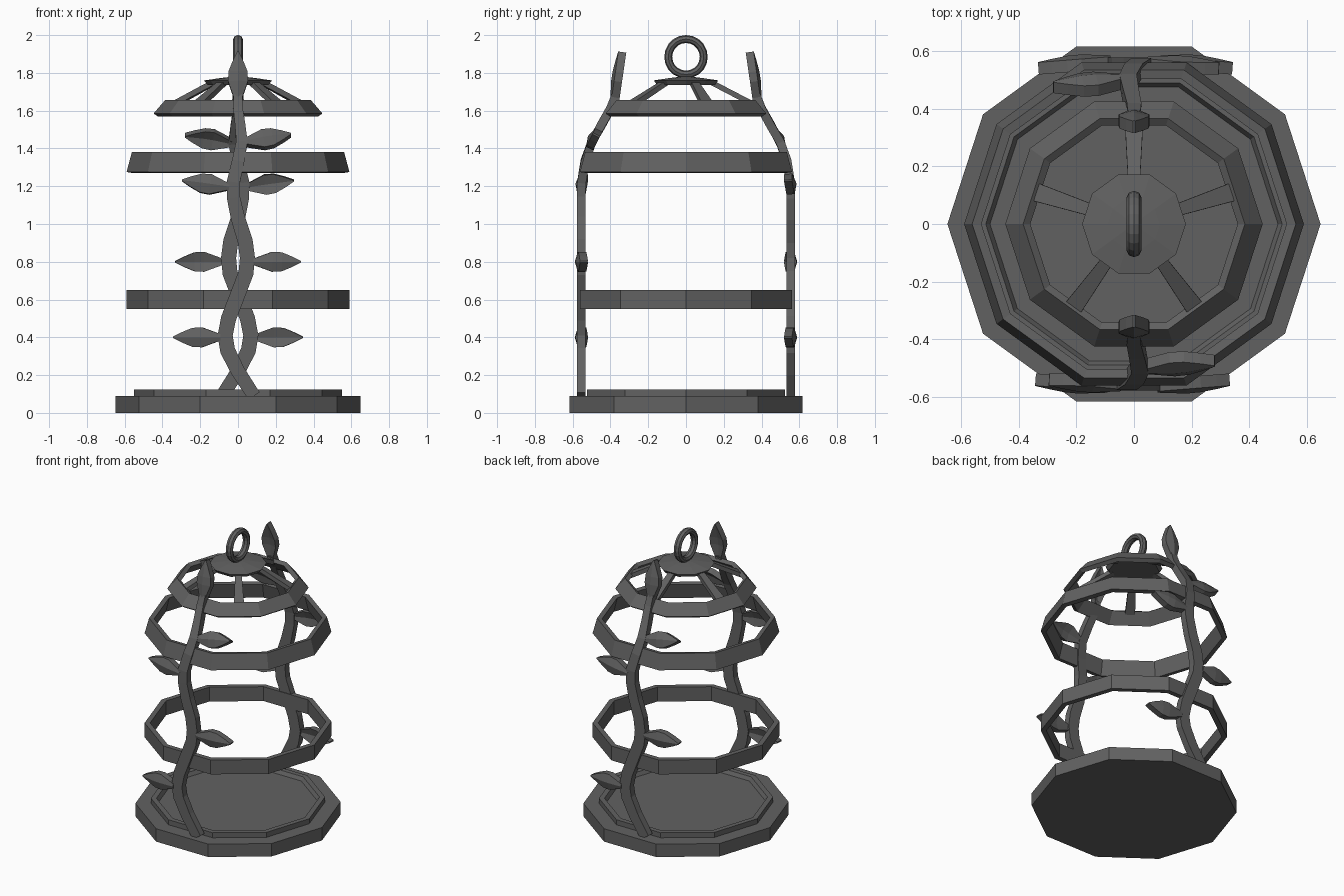
import bpy, bmesh, math
from mathutils import Vector, Matrix

if "Cube" in bpy.data.objects:
    bpy.data.objects.remove(bpy.data.objects["Cube"])

# Dark iron finish
iron = bpy.data.materials.new("dark_iron")
iron.diffuse_color = (0.12, 0.12, 0.12, 1)
iron.use_nodes = True
iron.node_tree.nodes["Principled BSDF"].inputs["Base Color"].default_value = iron.diffuse_color


def make_object(name, bm):
    bmesh.ops.remove_doubles(bm, verts=bm.verts, dist=1e-5)
    bmesh.ops.recalc_face_normals(bm, faces=bm.faces)
    mesh = bpy.data.meshes.new(name)
    bm.to_mesh(mesh)
    bm.free()
    mesh.materials.append(iron)
    obj = bpy.data.objects.new(name, mesh)
    bpy.context.collection.objects.link(obj)
    return obj


def skin(bm, rings, loop=False):
    """Bridge rings of points with quads; cap the ends unless looped."""
    vs = [[bm.verts.new(p) for p in r] for r in rings]
    n = len(vs[0])
    for i in range(len(vs) if loop else len(vs) - 1):
        a, b = vs[i], vs[(i + 1) % len(vs)]
        for j in range(n):
            k = (j + 1) % n
            bm.faces.new((a[j], a[k], b[k], b[j]))
    if not loop:
        bm.faces.new(vs[0])
        bm.faces.new(vs[-1])


def lathe(name, profile, closed, sides=10):
    """Revolve an (r, z) outline; open outlines are capped top and bottom."""
    rings = [[(r * math.cos(math.tau * i / sides), r * math.sin(math.tau * i / sides), z)
              for i in range(sides)] for r, z in profile]
    bm = bmesh.new()
    skin(bm, rings, closed)
    return make_object(name, bm)


# Base plate and cage bands
lathe("base", [(0.648, 0), (0.648, 0.09), (0.55, 0.09), (0.55, 0.125),
               (0.515, 0.125), (0.50, 0.10)], False)
lathe("middle_band", [(0.59, 0.55), (0.59, 0.65), (0.555, 0.65), (0.555, 0.55)], True)
lathe("upper_band", [(0.59, 1.275), (0.562, 1.38), (0.53, 1.375), (0.557, 1.27)], True)
lathe("roof_band", [(0.447, 1.585), (0.385, 1.657), (0.36, 1.64), (0.422, 1.568)], True)
lathe("roof_cap", [(0.16, 1.735), (0.18, 1.76), (0.09, 1.773), (0.03, 1.78)], False)

# Five roof spokes, tucked behind the roof band
bm = bmesh.new()
for k in range(5):
    rot = Matrix.Rotation(math.radians(90 + 72 * k), 3, 'Z')
    rings = []
    for r, z, w in ((0.14, 1.762, 0.02), (0.365, 1.645, 0.032)):
        rings.append([rot @ Vector(p) for p in
                      ((r, -w, z), (r, w, z), (r - 0.012, w, z - 0.025), (r - 0.012, -w, z - 0.025))])
    skin(bm, rings)
make_object("roof_spokes", bm)

# Hanging ring
bpy.ops.mesh.primitive_torus_add(major_segments=20, minor_segments=8, major_radius=0.094,
                                 minor_radius=0.021, location=(0, 0, 1.885),
                                 rotation=(0, math.pi / 2, 0))
ring = bpy.context.object
ring.name = "hanging_ring"
ring.scale.z = 1.2
ring.data.materials.append(iron)

# Vine path points with width
PATH = [(0.085, -0.555, 0.09, 0.07), (0.0, -0.555, 0.22, 0.075), (-0.055, -0.555, 0.33, 0.08),
        (-0.068, -0.555, 0.41, 0.08), (-0.05, -0.555, 0.50, 0.08), (0.0, -0.555, 0.63, 0.08),
        (0.042, -0.555, 0.74, 0.08), (0.05, -0.555, 0.82, 0.08), (0.038, -0.555, 0.91, 0.08),
        (0.0, -0.555, 1.03, 0.075), (-0.024, -0.555, 1.14, 0.07), (-0.025, -0.553, 1.22, 0.07),
        (0.0, -0.535, 1.33, 0.065), (0.02, -0.50, 1.43, 0.06), (0.012, -0.45, 1.52, 0.055),
        (0.0, -0.40, 1.61, 0.05), (0.0, -0.372, 1.68, 0.045)]
# Leaves: base, tip, outward normal
LEAVES = [((-0.09, -0.56, 0.40), (-0.342, -0.54, 0.40), (0, -1, 0)),
          ((0.08, -0.56, 0.80), (0.332, -0.54, 0.80), (0, -1, 0)),
          ((-0.045, -0.555, 1.195), (-0.295, -0.54, 1.23), (0, -1, 0.1)),
          ((0.035, -0.495, 1.43), (0.28, -0.475, 1.47), (0, -0.9, 0.45)),
          ((0.0, -0.375, 1.65), (0.0, -0.337, 1.91), (0, -1, 0.1))]
OUTLINE = [(0, 0.016), (0.15, 0.03), (0.4, 0.053), (0.6, 0.05), (0.82, 0.027), (1, 0.004)]


def stem():
    bm = bmesh.new()
    pts = [Vector(p[:3]) for p in PATH]
    rings = []
    for i, p in enumerate(pts):
        t = (pts[min(i + 1, len(pts) - 1)] - pts[max(i - 1, 0)]).normalized()
        side = t.cross(Vector((0, -1, 0))).normalized()
        out = side.cross(t).normalized()
        s, o = side * PATH[i][3] / 2, out * 0.023
        rings.append([p - s - o, p + s - o, p + s + o, p - s + o])
    skin(bm, rings)
    return bm


def leaf(base, tip, normal):
    """Thick leaf blade folded along its midrib."""
    bm = bmesh.new()
    a, b = Vector(base), Vector(tip)
    d = (b - a).normalized()
    side = d.cross(Vector(normal)).normalized()
    n = side.cross(d).normalized()
    rings = []
    for t, w in OUTLINE:
        p = a.lerp(b, t)
        rib = 0.3 * w
        up, s = n * 0.021, side * w
        rings.append([p - s - up, p - up + n * rib, p + s - up,
                      p + s + up, p + up + n * rib, p - s + up])
    skin(bm, rings)
    return bm


# Front and back vines, turned half way round
for place, angle in (("front", 0), ("back", math.pi)):
    rot = Matrix.Rotation(angle, 4, 'Z')
    parts = [("stem", stem())] + [(f"leaf_{i + 1}", leaf(*l)) for i, l in enumerate(LEAVES)]
    for part, bm in parts:
        bmesh.ops.transform(bm, matrix=rot, verts=bm.verts)
        make_object(f"{place}_vine_{part}", bm)
